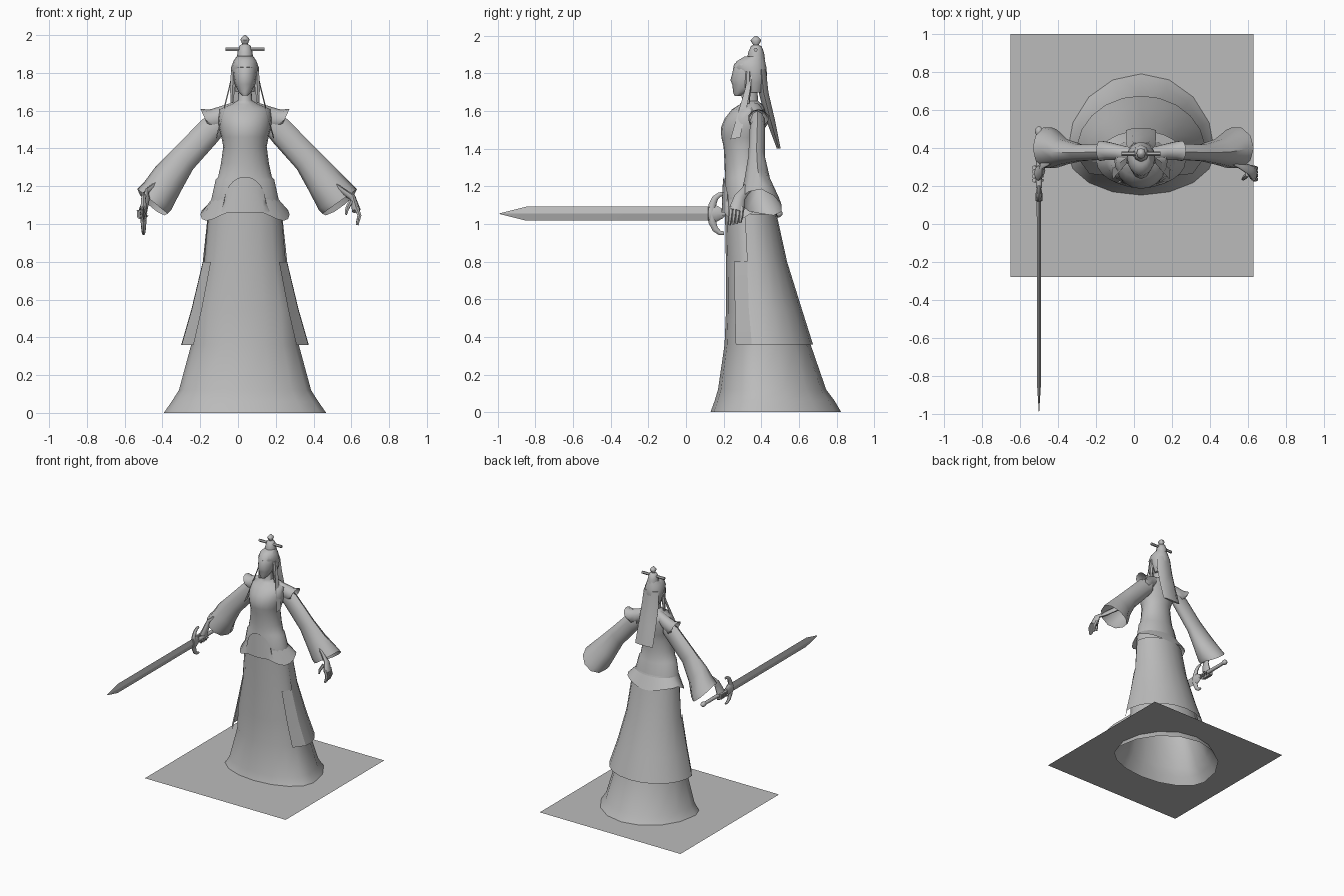
import bpy, bmesh, math
from mathutils import Vector

CX = 0.037  # body centre line
grey = bpy.data.materials.new("plain_grey")
grey.diffuse_color = (0.5, 0.5, 0.5, 1)


def finish(name, bm, angle=50):
    bmesh.ops.remove_doubles(bm, verts=bm.verts, dist=1e-5)
    bmesh.ops.recalc_face_normals(bm, faces=bm.faces)
    me = bpy.data.meshes.new(name)
    bm.to_mesh(me)
    bm.free()
    me.materials.append(grey)
    ob = bpy.data.objects.new(name, me)
    bpy.context.collection.objects.link(ob)
    bpy.ops.object.select_all(action='DESELECT')
    ob.select_set(True)
    bpy.context.view_layer.objects.active = ob
    bpy.ops.object.shade_smooth_by_angle(angle=math.radians(angle))
    return ob


def loft(name, rings, closed=True, caps=(False, False), angle=50):
    """Skin a row of equal-length point rings."""
    bm = bmesh.new()
    vs = [[bm.verts.new(p) for p in r] for r in rings]
    n = len(vs[0])
    for a, b in zip(vs, vs[1:]):
        for i in range(n if closed else n - 1):
            j = (i + 1) % n
            bm.faces.new((a[i], a[j], b[j], b[i]))
    if caps[0]:
        bm.faces.new(vs[0][::-1])
    if caps[1]:
        bm.faces.new(vs[-1])
    return finish(name, bm, angle)


def body_point(a, z, hw, yf, yb, yw):
    """Point on an egg-shaped section; a = -90 degrees is the front."""
    s = math.sin(a)
    return (CX + hw * math.cos(a), yw + s * ((yb - yw) if s > 0 else (yw - yf)), z)


def body_ring(sec, n=16, a0=0.0, a1=2 * math.pi):
    full = a1 - a0 > 6.28
    return [body_point(a0 + (a1 - a0) * i / n, *sec) for i in range(n if full else n + 1)]


def body(name, secs, n=16, caps=(False, False)):
    return loft(name, [body_ring(s, n) for s in secs], True, caps)


def limb(name, path, n=8, flat=1.0):
    """Tapered tube through (x, y, z, radius) points."""
    pts = [Vector(p[:3]) for p in path]
    rings = []
    for i, p in enumerate(pts):
        d = (pts[min(i + 1, len(pts) - 1)] - pts[max(i - 1, 0)]).normalized()
        u = d.cross(Vector((1, 0, 0)) if abs(d.x) < 0.8 else Vector((0, 0, 1))).normalized()
        v = d.cross(u)
        r = path[i][3]
        rings.append([p + u * r * math.cos(2 * math.pi * k / n) + v * r * flat * math.sin(2 * math.pi * k / n)
                      for k in range(n)])
    return loft(name, rings, True, (True, True))


def sleeve(name, s, stations, n=10, sag=0.0):
    """Tube whose sections run from an outer (x, z) to an inner (x, z) point."""
    rings = []
    for xo, zo, xi, zi, yc, hy in stations:
        r = []
        for k in range(n):
            a = 2 * math.pi * k / n
            c, q = math.cos(a), math.sin(a)
            drop = sag * max(0.0, q) * max(0.0, hy - 0.05)
            r.append((CX + s * ((xo + xi) / 2 + c * (xo - xi) / 2), yc + hy * q,
                      (zo + zi) / 2 + c * (zo - zi) / 2 - drop))
        rings.append(r)
    return loft(name, rings)


# Skirt: section = z, half width, front y, back y, y of widest point
sheet_cut = (0.06, 0.388, 0.152, 0.79, 0.375)
body("skirt", [(0.0, 0.43, 0.13, 0.825, 0.37), sheet_cut, (0.12, 0.35, 0.17, 0.745, 0.38),
               (0.36, 0.285, 0.205, 0.662, 0.38), (0.55, 0.268, 0.213, 0.605, 0.36),
               (0.8, 0.216, 0.212, 0.53, 0.35), (1.03, 0.195, 0.208, 0.478, 0.335),
               (1.14, 0.175, 0.205, 0.44, 0.32)])

# Overskirt wraps the sides and back, flush with the skirt in front
over = [(0.36, 0.34, 0.205, 0.675, 0.38), (0.55, 0.285, 0.208, 0.615, 0.36),
        (0.8, 0.225, 0.208, 0.537, 0.35), (1.05, 0.198, 0.205, 0.482, 0.335)]
loft("overskirt", [body_ring(s, 12, math.radians(-10), math.radians(190)) for s in over], False)

# Overskirt side edges fold back onto the skirt
for s, side in ((1, "left"), (-1, "right")):
    rows = []
    for z, hw, yf, yb, yw in over[:3]:
        x, y, _ = body_point(math.radians(-10), z, hw, yf, yb, yw)
        inner = hw * 0.8
        rows.append([(CX + s * (x - CX), y, z), (CX + s * inner, yw - (yw - yf) * 0.66, z)])
    loft(side + "_overskirt_fold", rows, False)

# Ground sheet, cut out around the skirt
bm = bmesh.new()
Z = 0.06
for loop in (body_ring(sheet_cut), [(-0.65, -0.28, Z), (0.63, -0.28, Z), (0.63, 1.0, Z), (-0.65, 1.0, Z)]):
    v = [bm.verts.new(p) for p in loop]
    for i in range(len(v)):
        bm.edges.new((v[i - 1], v[i]))
bmesh.ops.triangle_fill(bm, use_beauty=True, edges=bm.edges[:], normal=(0, 0, 1))
finish("base_sheet", bm)

# Torso and neck
body("torso", [(1.1, 0.185, 0.207, 0.445, 0.32), (1.235, 0.155, 0.205, 0.42, 0.31),
               (1.25, 0.142, 0.207, 0.415, 0.31), (1.32, 0.127, 0.205, 0.408, 0.31),
               (1.41, 0.115, 0.2, 0.405, 0.31), (1.46, 0.125, 0.188, 0.412, 0.315),
               (1.51, 0.138, 0.185, 0.42, 0.33), (1.56, 0.142, 0.205, 0.42, 0.345),
               (1.61, 0.135, 0.245, 0.42, 0.36), (1.635, 0.07, 0.285, 0.405, 0.35),
               (1.655, 0.037, 0.298, 0.382, 0.34), (1.74, 0.034, 0.29, 0.38, 0.335)], 20)

# Sash: flared band with a zigzag lower edge, plus a domed front panel
N = 24
top, low = [], []
for i in range(N):
    a = 2 * math.pi * i / N
    t = a + math.pi / 2
    damp = 1.0 if math.sin(a) < 0.3 else 0.5
    top.append(body_point(a, 1.13, 0.178, 0.203, 0.445, 0.325))
    low.append(body_point(a, 1.05 + 0.033 * damp * math.cos(3 * t), 0.236, 0.192, 0.492, 0.335))
loft("sash", [top, low], angle=35)
cols = []
for i in range(13):
    t = -1 + i / 6
    peak = 1.06 + 0.19 * math.sqrt(max(0.0, 1 - t * t))
    cols.append([body_point(-math.pi / 2 + t * 0.75, 1.06 + (peak - 1.06) * k / 4,
                            0.205 - 0.03 * k / 4, 0.189 + 0.008 * k / 4, 0.45, 0.325) for k in range(5)])
loft("front_panel", cols, False)

# Head, hair cap, topknot
body("head", [(1.68, 0.014, 0.258, 0.29, 0.275), (1.7, 0.034, 0.251, 0.33, 0.29),
              (1.74, 0.054, 0.246, 0.38, 0.32), (1.765, 0.06, 0.236, 0.4, 0.33),
              (1.8, 0.066, 0.246, 0.41, 0.34), (1.85, 0.062, 0.255, 0.41, 0.34),
              (1.88, 0.035, 0.3, 0.39, 0.345)], 12, (True, True))
body("hair_cap", [(1.7, 0.05, 0.335, 0.41, 0.36), (1.75, 0.068, 0.325, 0.425, 0.36),
                  (1.79, 0.073, 0.29, 0.432, 0.36), (1.83, 0.073, 0.252, 0.43, 0.35),
                  (1.865, 0.06, 0.267, 0.422, 0.35), (1.89, 0.042, 0.31, 0.415, 0.365)], 14, (True, True))
body("bun", [(1.875, 0.043, 0.325, 0.42, 0.372), (1.91, 0.04, 0.33, 0.415, 0.372),
             (1.945, 0.03, 0.345, 0.402, 0.372), (1.952, 0.014, 0.357, 0.387, 0.372),
             (1.975, 0.024, 0.342, 0.4, 0.372), (1.985, 0.02, 0.35, 0.394, 0.372),
             (2.0, 0.004, 0.366, 0.376, 0.371)], 8, (True, True))
limb("hairpin", [(CX - 0.102, 0.37, 1.926, 0.011), (CX + 0.102, 0.37, 1.926, 0.011)], 6)

# Long back hair
loft("back_hair", [[(CX + x, y + dy, z) for x, dy in ((-w, 0), (-w * 0.6, d), (w * 0.6, d), (w, 0), (0, -d))]
                   for z, w, y, d in ((1.82, 0.065, 0.4, 0.025), (1.7, 0.075, 0.412, 0.026),
                                      (1.56, 0.078, 0.447, 0.024), (1.4, 0.08, 0.493, 0.01))],
     True, (True, True))

for s, side in ((1, "left"), (-1, "right")):
    # Ribbon and face lock
    loft(side + "_ribbon", [[(CX + s * x, y - w, z), (CX + s * (x + 0.004), y + w, z + 0.01)]
                            for x, y, z, w in ((0.055, 0.35, 1.83, 0.008), (0.085, 0.325, 1.7, 0.016),
                                               (0.115, 0.295, 1.58, 0.022), (0.15, 0.262, 1.45, 0.026))], False)
    limb(side + "_lock", [(CX + s * 0.062, 0.33, 1.81, 0.014), (CX + s * 0.065, 0.33, 1.73, 0.016),
                          (CX + s * 0.07, 0.33, 1.64, 0.008)], 6)
    # Shoulder cap and sleeve
    sleeve(side + "_shoulder_cap", s, [(0.06, 1.645, 0.06, 1.56, 0.365, 0.04), (0.14, 1.62, 0.13, 1.5, 0.38, 0.045),
                                       (0.19, 1.605, 0.165, 1.49, 0.385, 0.05),
                                       (0.236, 1.61, 0.195, 1.52, 0.385, 0.055)])
    end = 0.593 if s > 0 else 0.57
    sleeve(side + "_sleeve", s, [(0.14, 1.6, 0.11, 1.48, 0.38, 0.04), (0.225, 1.555, 0.15, 1.43, 0.38, 0.043),
                                 (0.376, 1.4, 0.275, 1.29, 0.375, 0.046), (0.476, 1.3, 0.344, 1.165, 0.38, 0.07),
                                 (end - 0.035, 1.22, 0.39, 1.075, 0.395, 0.105),
                                 (end, 1.185, 0.41, 1.055, 0.4, 0.112)], 10, 0.6)
    # Forearm and palm
    hx = 0.59 if s > 0 else 0.54
    limb(side + "_hand", [(CX + s * 0.42, 0.37, 1.24, 0.03), (CX + s * 0.52, 0.31, 1.17, 0.024),
                          (CX + s * (hx - 0.02), 0.285, 1.14, 0.03),
                          (CX + s * hx, 0.268, 1.07, 0.042)], 8, 0.55)

# Open hand: four relaxed fingers and a thumb
for i in range(4):
    y = 0.24 + 0.019 * i
    limb("finger", [(CX + 0.588, y, 1.09, 0.013), (CX + 0.606, y - 0.004, 1.045, 0.012),
                    (CX + 0.594, y - 0.01, 0.995 + 0.004 * i, 0.008)], 6)
limb("thumb", [(CX + 0.56, 0.26, 1.12, 0.013), (CX + 0.54, 0.24, 1.08, 0.011), (CX + 0.535, 0.235, 1.05, 0.006)], 6)

# Gripping fingers
SX, SZ = -0.5, 1.055
for i in range(4):
    y = 0.23 + 0.022 * i
    limb("grip_finger", [(SX - 0.026, y, SZ + 0.02, 0.012), (SX - 0.024, y, SZ - 0.018, 0.012),
                         (SX + 0.005, y, SZ - 0.03, 0.011), (SX + 0.02, y, SZ - 0.008, 0.008)], 6)

# Sword: diamond blade, crescent guard curling to the hand, handle, pommel
loft("blade", [[(SX - t, y, SZ), (SX, y, SZ + h), (SX + t, y, SZ), (SX, y, SZ - h)]
               for y, t, h in ((0.16, 0.012, 0.037), (-0.85, 0.01, 0.037), (-0.99, 0.001, 0.002))],
     True, (True, True), 20)
limb("guard", [(SX, 0.135 + 0.055 * t * t, SZ + 0.105 * math.sin(t * 1.5), 0.024 - 0.013 * abs(t))
               for t in (-1.1, -0.9, -0.6, -0.3, 0, 0.3, 0.6, 0.9, 1.1)], 8, 0.75)
limb("guard_collar", [(SX, 0.12, SZ, 0.045), (SX, 0.16, SZ, 0.045), (SX, 0.2, SZ, 0.022)], 8, 0.4)
limb("handle", [(SX, 0.19, SZ, 0.016), (SX, 0.48, SZ, 0.013)], 8)
limb("pommel", [(SX, 0.465, SZ, 0.013), (SX, 0.48, SZ, 0.02), (SX, 0.5, SZ, 0.019), (SX, 0.512, SZ, 0.008)], 8)
